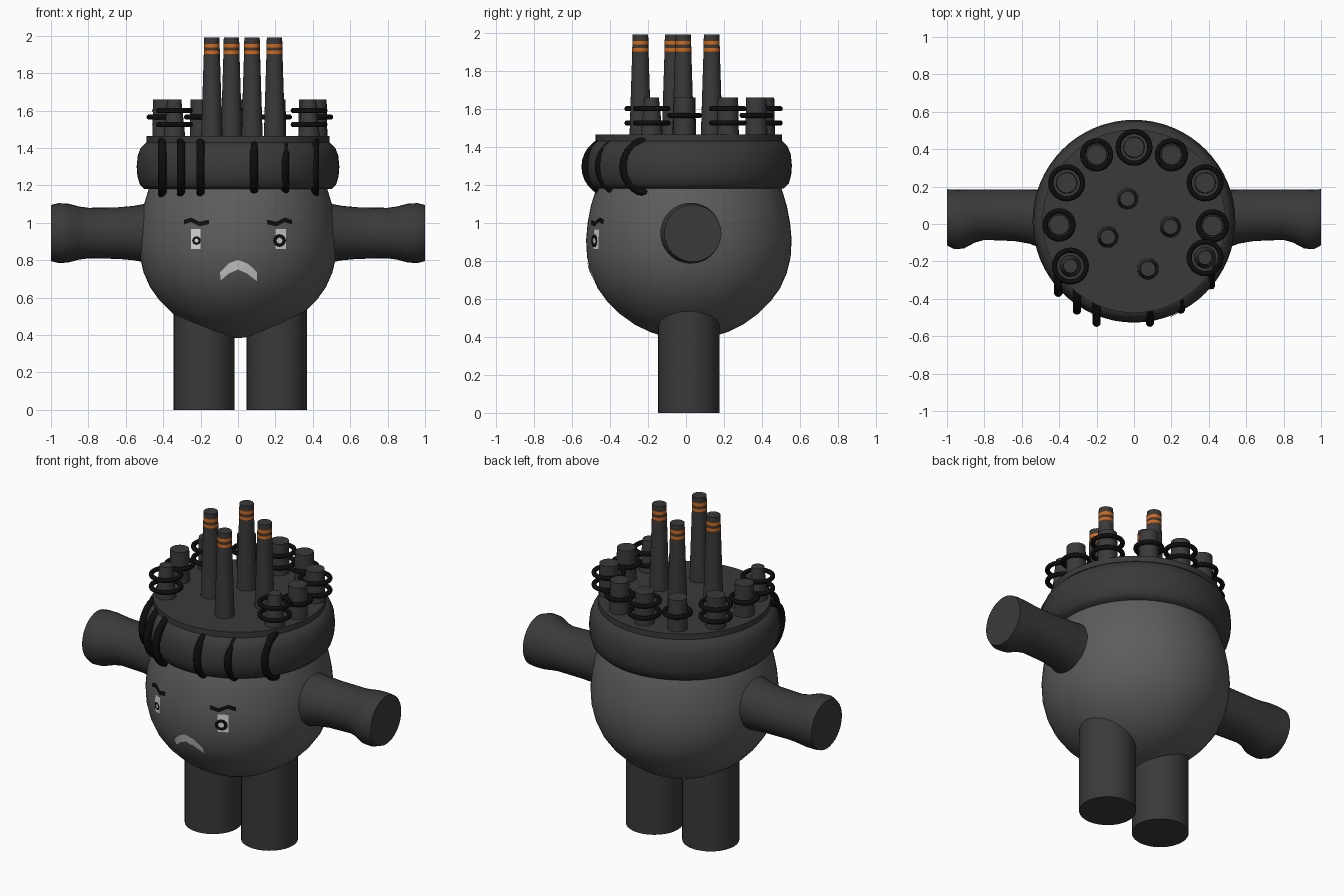
import bpy, bmesh, math
from mathutils import Vector
from mathutils.bvhtree import BVHTree

cube = bpy.data.objects.get("Cube")
if cube:
    bpy.data.objects.remove(cube, do_unlink=True)


def material(name, r, g, b):
    m = bpy.data.materials.new(name)
    m.use_nodes = True
    m.diffuse_color = (r, g, b, 1)
    bsdf = next(n for n in m.node_tree.nodes if n.type == 'BSDF_PRINCIPLED')
    bsdf.inputs["Base Color"].default_value = (r, g, b, 1)
    bsdf.inputs["Roughness"].default_value = 0.8
    return m


BODY = material("body grey", 0.11, 0.11, 0.11)
DARK = material("dark grey", 0.042, 0.042, 0.042)
BLACK = material("black", 0.004, 0.004, 0.004)
ORANGE = material("orange", 0.65, 0.14, 0.01)
WHITE = material("off white", 0.68, 0.68, 0.68)
CY = 0.015  # depth of the body axis


def finish(name, bm, mats, angle=35):
    me = bpy.data.meshes.new(name)
    bm.to_mesh(me)
    bm.free()
    for m in mats:
        me.materials.append(m)
    me.shade_smooth()
    me.set_sharp_from_angle(angle=math.radians(angle))
    ob = bpy.data.objects.new(name, me)
    bpy.context.collection.objects.link(ob)
    return ob


def loft(stations, place, sides=32):
    """Capped tube through (position, radius, shift) stations."""
    bm = bmesh.new()
    rings = []
    for t, r, s in stations:
        angles = [2 * math.pi * i / sides for i in range(sides)]
        rings.append([bm.verts.new(place(t, r * math.cos(a) + s, r * math.sin(a))) for a in angles])
    for low, high in zip(rings, rings[1:]):
        for i in range(sides):
            j = (i + 1) % sides
            bm.faces.new((low[i], low[j], high[j], high[i]))
    bm.faces.new(rings[0])
    bm.faces.new(rings[-1])
    bmesh.ops.recalc_face_normals(bm, faces=bm.faces)
    return bm


def upright(profile, x=0, y=CY, sides=32):
    """Vertical turned shape from (radius, z) points."""
    return loft([(z, r, 0) for r, z in profile], lambda t, u, v: (x + u, y + v, t), sides)


def torus(name, centre, major, minor, sideways=False):
    bm = bmesh.new()
    n, k = 28, 10
    c = Vector(centre)
    grid = []
    for i in range(n):
        a = 2 * math.pi * i / n
        row = []
        for j in range(k):
            b = 2 * math.pi * j / k
            r, h = major + minor * math.cos(b), minor * math.sin(b)
            p = (h, r * math.cos(a), r * math.sin(a)) if sideways else (r * math.cos(a), r * math.sin(a), h)
            row.append(bm.verts.new(c + Vector(p)))
        grid.append(row)
    for i in range(n):
        for j in range(k):
            i2, j2 = (i + 1) % n, (j + 1) % k
            bm.faces.new((grid[i][j], grid[i2][j], grid[i2][j2], grid[i][j2]))
    bmesh.ops.recalc_face_normals(bm, faces=bm.faces)
    return finish(name, bm, [BLACK], 80)


# Round body
body_profile = [(0.02, 0.385), (0.11, 0.397), (0.2, 0.425), (0.28, 0.465), (0.355, 0.52),
                (0.42, 0.585), (0.47, 0.655), (0.505, 0.735), (0.525, 0.82), (0.53, 0.91),
                (0.522, 1.0), (0.505, 1.09), (0.475, 1.19), (0.42, 1.3)]
bm = upright(body_profile, sides=64)
for v in bm.verts:
    v.co.y = CY + (v.co.y - CY) * 1.02
surface = BVHTree.FromBMesh(bm)
finish("body", bm, [BODY])

# Bulging head band and flat roof
band = [(0.42, 1.18), (0.5, 1.18), (0.525, 1.205), (0.538, 1.25), (0.542, 1.3),
        (0.536, 1.36), (0.52, 1.4), (0.49, 1.43)]
finish("head_band", upright(band, sides=64), [DARK], 50)
finish("roof_disc", upright([(0.49, 1.4), (0.49, 1.465)], sides=64), [DARK])

# Legs
for name, x in (("right_leg", -0.182), ("left_leg", 0.208)):
    finish(name, upright([(0.162, 0), (0.162, 0.62)], x), [DARK])

# Arms with flared ends
arm = [(0.4, 0.17, 0.02), (0.5, 0.156, 0.028), (0.56, 0.145, 0.04), (0.64, 0.138, 0.047),
       (0.8, 0.135, 0.05), (0.85, 0.142, 0.043), (0.91, 0.158, 0.027), (0.96, 0.16, 0.025),
       (1.0, 0.15, 0.036)]
for name, side in (("right_arm", -1), ("left_arm", 1)):
    finish(name, loft(arm, lambda t, u, v: (side * t, u, 0.945 + v)), [DARK])

# Tall chimneys with two orange stripes
stack = [(0.057, 1.46), (0.043, 1.902), (0.043, 1.92), (0.042, 1.937), (0.042, 1.957), (0.041, 1.99)]
for i, (x, y) in enumerate([(-0.14, -0.07), (-0.035, 0.135), (0.075, -0.24), (0.195, -0.015)]):
    bm = upright(stack, x, y, 24)
    for f in bm.faces:
        z = f.calc_center_median().z
        if abs(z - 1.911) < 0.004 or abs(z - 1.947) < 0.004:
            f.material_index = 1
    finish(f"tall_chimney_{i + 1}", bm, [DARK, ORANGE])

# Short pipes around the rim, with one or two loose rings each
pipes = [(0, 0.41, 2), (0.2, 0.37, 1), (0.38, 0.22, 2), (0.42, -0.01, 1), (0.38, -0.18, 2),
         (-0.34, -0.225, 2), (-0.4, -0.005, 1), (-0.36, 0.22, 2), (-0.2, 0.37, 1)]
for i, (x, y, count) in enumerate(pipes):
    top = 0.037 if y < -0.1 else 0.054
    finish(f"short_pipe_{i + 1}", upright([(0.058, 1.46), (top, 1.66)], x, y, 24), [DARK])
    for z in ((1.525, 1.6) if count == 2 else (1.565,)):
        torus(f"pipe_ring_{i + 1}", (x, y, z), 0.085 if count == 2 else 0.075, 0.014)

# Upright hoops hooked over the front of the band
for x, front in ((-0.405, -0.39), (-0.305, -0.485), (-0.2, -0.55), (0.085, -0.55), (0.25, -0.48), (0.412, -0.35)):
    torus("band_hoop", (x, front + 0.163, 1.295), 0.14, 0.023, True)


# Thin face plates laid on the body
def plate(name, upper, lower, mat, lift):
    bm = bmesh.new()

    def put(p):
        hit, normal, _, _ = surface.ray_cast(Vector((p[0], -2, p[1])), Vector((0, 1, 0)))
        return bm.verts.new(hit + Vector((0, -lift, 0)))

    rows = [(put(a), put(b)) for a, b in zip(upper, lower)]
    for (a, b), (c, d) in zip(rows, rows[1:]):
        bm.faces.new((a, b, d, c))
    finish(name, bm, [mat])


def circle(x, z, r, n=20):
    return [(x + r * math.sin(2 * math.pi * i / n), z - r * math.cos(2 * math.pi * i / n))
            for i in range(n + 1)]


for side, x, w, r in (("right", -0.226, 0.025, 0.023), ("left", 0.228, 0.028, 0.034)):
    xs = [x - w, x, x + w]
    plate(f"{side}_eye", [(u, 0.968) for u in xs], [(u, 0.86) for u in xs], WHITE, 0.006)
    cx = -0.222 if side == "right" else 0.222
    plate(f"{side}_pupil", circle(cx, 0.905, r), circle(cx, 0.905, r * 0.45), BLACK, 0.009)

brow = [(0.155, 1.005), (0.205, 0.993), (0.25, 1.016), (0.29, 1.003)]
for side, s in (("right", -1), ("left", 1)):
    line = sorted((s * x, z) for x, z in brow)
    plate(f"{side}_brow", [(x, z + 0.012) for x, z in line], [(x, z - 0.012) for x, z in line], BLACK, 0.007)

plate("mouth", [(-0.097, 0.735), (-0.05, 0.783), (0, 0.802), (0.055, 0.78), (0.103, 0.735)],
      [(-0.092, 0.692), (-0.05, 0.728), (0, 0.75), (0.05, 0.728), (0.1, 0.688)], WHITE, 0.006)
